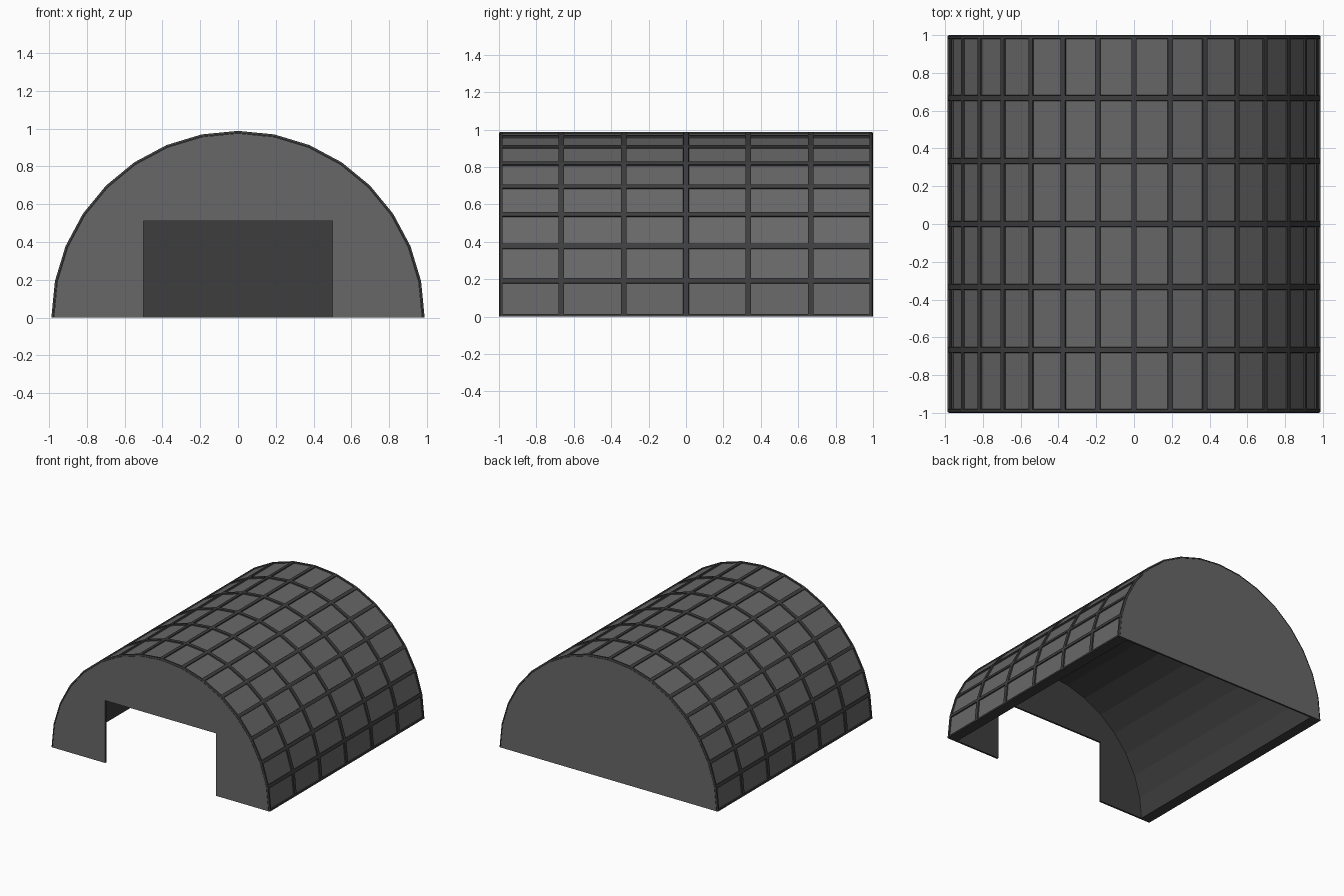
import bpy, bmesh
from math import sin, cos, pi

if "Cube" in bpy.data.objects:
    bpy.data.objects.remove(bpy.data.objects["Cube"])

SEG = 16                      # flat sides of the half cylinder
R_RIB, R_WALL, R_IN = 0.988, 0.977, 0.9


def material(name, v):
    m = bpy.data.materials.new(name)
    m.diffuse_color = (v, v, v, 1)
    m.use_nodes = True
    m.node_tree.nodes["Principled BSDF"].inputs["Base Color"].default_value = m.diffuse_color
    return m


LIGHT = material("panel_grey", 0.137)
DARK = material("frame_grey", 0.048)


def arch(r):
    return [(r * cos(pi * i / SEG), r * sin(pi * i / SEG)) for i in range(SEG + 1)]


def finish(name, bm):
    me = bpy.data.meshes.new(name)
    bm.to_mesh(me)
    bm.free()
    me.materials.append(LIGHT)
    me.materials.append(DARK)
    ob = bpy.data.objects.new(name, me)
    bpy.context.collection.objects.link(ob)
    return ob


# Ribbed roof shell: loft arches from the inside, round the ends and along the outside
bm = bmesh.new()
rows = [(R_IN, -0.99), (R_WALL, -0.99), (R_WALL, -1)]
rows += [(R_RIB, y) for y in (-0.995, -2 / 3, -1 / 3, 0, 1 / 3, 2 / 3, 0.995)]
rows += [(R_WALL, 1), (R_WALL, 0.99), (R_IN, 0.99)]
loops = [[bm.verts.new((x, y, z)) for x, z in arch(r)] for r, y in rows]
panels = []
for k in range(len(loops)):
    a, b = loops[k], loops[(k + 1) % len(loops)]
    for i in range(SEG):
        f = bm.faces.new((a[i], a[i + 1], b[i + 1], b[i]))
        f.material_index = 1
        if 3 <= k <= 8:
            panels.append(f)
# Feet closing the shell at the ground
for i in (0, SEG):
    bm.faces.new([l[i] for l in loops]).material_index = 1
bmesh.ops.recalc_face_normals(bm, faces=bm.faces[:])
# Sunken panels between the ribs
bmesh.ops.inset_individual(bm, faces=panels, thickness=0.014, use_even_offset=True)
bmesh.ops.inset_individual(bm, faces=panels, thickness=0.001, depth=-0.009, use_even_offset=True)
for f in panels:
    f.material_index = 0
finish("ribbed_roof", bm)


# End walls: thin slabs, light outside and dark inside
def end_wall(name, side, door=()):
    bm = bmesh.new()
    pts = arch(R_WALL - 0.002) + list(door)
    f = bm.faces.new([bm.verts.new((x, side, z)) for x, z in pts])
    ext = bmesh.ops.extrude_face_region(bm, geom=[f], use_keep_orig=True)
    verts = [v for v in ext["geom"] if isinstance(v, bmesh.types.BMVert)]
    bmesh.ops.translate(bm, verts=verts, vec=(0, -side * 0.015, 0))
    bmesh.ops.recalc_face_normals(bm, faces=bm.faces[:])
    for f in bm.faces:
        f.material_index = 0 if f.normal.y * side > 0.9 else 1
    finish(name, bm)


end_wall("front_wall", -1, [(-0.5, 0), (-0.5, 0.51), (0.5, 0.51), (0.5, 0)])
end_wall("back_wall", 1)
